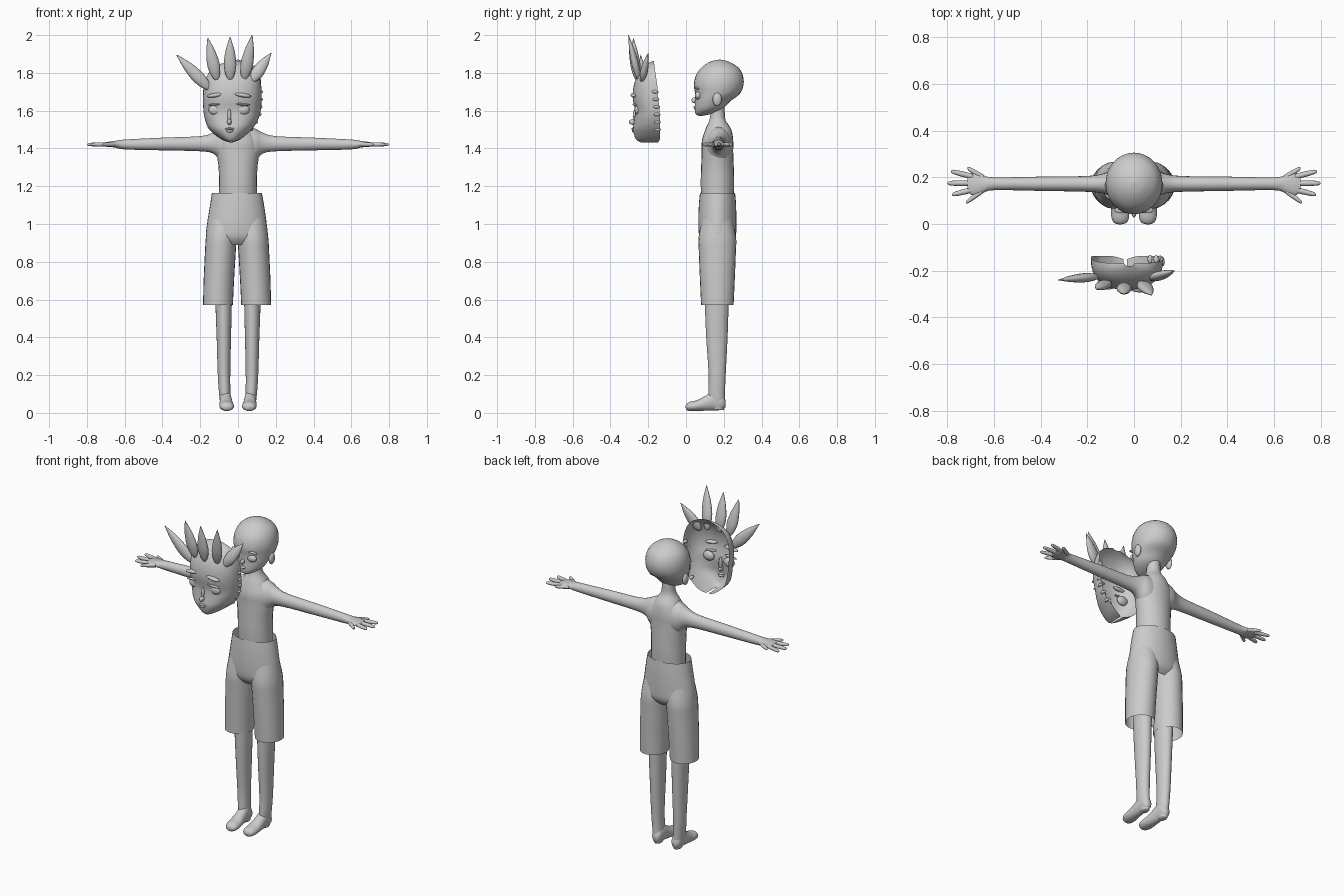
import bpy, bmesh, math
from mathutils import Matrix, Vector

if "Cube" in bpy.data.objects:
    bpy.data.objects.remove(bpy.data.objects["Cube"], do_unlink=True)

grey = bpy.data.materials.new("plain_grey")
grey.use_nodes = True
GREY = (0.6, 0.6, 0.6, 1)
grey.diffuse_color = GREY
grey.node_tree.nodes["Principled BSDF"].inputs["Base Color"].default_value = GREY


def finish(name, bm, mirror=False):
    mesh = bpy.data.meshes.new(name)
    bm.to_mesh(mesh)
    bm.free()
    mesh.materials.append(grey)
    for p in mesh.polygons:
        p.use_smooth = True
    ob = bpy.data.objects.new(name, mesh)
    bpy.context.collection.objects.link(ob)
    if mirror:
        ob.modifiers.new("mirror", 'MIRROR').use_mirror_merge = False
    return ob


def spline(rows, steps=4):
    """Smoothly interpolate rows of numbers."""
    out = []
    for i in range(len(rows) - 1):
        a, b = rows[max(i - 1, 0)], rows[i]
        c, d = rows[i + 1], rows[min(i + 2, len(rows) - 1)]
        for s in range(steps):
            t = s / steps
            out.append([q + t / 2 * (r - p + t * (2 * p - 5 * q + 4 * r - w + t * (3 * (q - r) + w - p)))
                        for p, q, r, w in zip(a, b, c, d)])
    return out + [list(rows[-1])]


def skin(bm, rings, closed=True):
    n = len(rings[0])
    for lo, hi in zip(rings, rings[1:]):
        for k in range(n if closed else n - 1):
            m = (k + 1) % n
            bm.faces.new((lo[k], lo[m], hi[m], hi[k]))


def loft(name, rows, axis='z', sides=24, caps=True, mirror=False, matrix=None):
    """Rows are (position, low u, high u, low v, high v) on elliptical sections along an axis."""
    order = {'z': (1, 2, 0), 'x': (0, 1, 2), 'y': (1, 0, 2)}[axis]
    bm = bmesh.new()
    rings = []
    for pos, u0, u1, v0, v1 in spline(rows):
        ring = []
        for k in range(sides):
            a = math.tau * k / sides
            put = (pos, (u0 + u1) / 2 + (u1 - u0) / 2 * math.cos(a),
                   (v0 + v1) / 2 + (v1 - v0) / 2 * math.sin(a))
            ring.append(bm.verts.new([put[i] for i in order]))
        rings.append(ring)
    skin(bm, rings)
    if caps:
        bm.faces.new(rings[0])
        bm.faces.new(rings[-1])
    bmesh.ops.recalc_face_normals(bm, faces=bm.faces)
    if matrix:
        bm.transform(matrix)
    return finish(name, bm, mirror)


def blob(name, loc, size, tilt=0, mirror=False):
    bm = bmesh.new()
    bmesh.ops.create_uvsphere(bm, u_segments=16, v_segments=10, radius=1)
    bm.transform(Matrix.Translation(loc) @ Matrix.Rotation(tilt, 4, 'Y') @ Matrix.Diagonal((*size, 1)))
    return finish(name, bm, mirror)


# Head with ears and face
loft("head", [(1.573, -.015, .015, .065, .09), (1.585, -.045, .045, .05, .14),
              (1.61, -.078, .078, .046, .195), (1.65, -.1, .1, .048, .235),
              (1.69, -.115, .115, .048, .285), (1.74, -.122, .122, .042, .305),
              (1.79, -.115, .115, .054, .3), (1.83, -.092, .092, .084, .275),
              (1.86, -.047, .047, .13, .225), (1.87, -.004, .004, .174, .182)], sides=32)
blob("ear", (.112, .165, 1.66), (.014, .024, .036), mirror=True)
blob("head_eye", (.048, .065, 1.68), (.03, .018, .022), mirror=True)
blob("head_brow", (.05, .06, 1.72), (.034, .014, .006), .12, True)
blob("head_nose", (0, .046, 1.655), (.01, .018, .016))
blob("head_lips", (0, .05, 1.618), (.018, .01, .008))

# Neck and torso
loft("torso", [(1.05, -.1, .1, .085, .25), (1.2, -.1, .1, .078, .255), (1.3, -.103, .103, .08, .253),
               (1.38, -.113, .113, .083, .25), (1.44, -.11, .11, .084, .25),
               (1.5, -.075, .075, .102, .24), (1.55, -.043, .043, .124, .21),
               (1.6, -.037, .037, .13, .205), (1.66, -.037, .037, .13, .205)])

# Arms with palms and fingers
loft("arm", [(.03, .1, .24, 1.3, 1.525), (.09, .112, .235, 1.33, 1.505), (.13, .13, .217, 1.372, 1.484),
             (.2, .138, .206, 1.385, 1.465), (.4, .142, .203, 1.39, 1.457),
             (.6, .145, .2, 1.395, 1.447), (.65, .132, .21, 1.405, 1.44),
             (.69, .122, .22, 1.408, 1.435), (.715, .14, .205, 1.412, 1.43)], 'x', 20, mirror=True)
fingers = {"thumb": (.645, .2, .715, .24), "index_finger": (.69, .203, .785, .226),
           "middle_finger": (.7, .175, .8, .175), "ring_finger": (.69, .147, .78, .126),
           "little_finger": (.65, .142, .72, .092)}
for name, (x0, y0, x1, y1) in fingers.items():
    rows = []
    for t, r in ((0, .012), (.5, .012), (.9, .009), (1, .002)):
        y = y0 + (y1 - y0) * t
        rows.append((x0 + (x1 - x0) * t, y - r, y + r, 1.421 - r * .9, 1.421 + r * .9))
    loft(name, rows, 'x', 10, mirror=True)

# Shorts: open waist, two open legs
loft("shorts_hips", [(1.165, -.138, .126, .074, .26), (1.1, -.148, .138, .068, .265),
                     (1, -.164, .152, .065, .267), (.93, -.168, .156, .072, .262),
                     (.89, -.13, .12, .1, .23)], sides=32, caps=False)
for name, side in (("shorts_right_leg", -1), ("shorts_left_leg", 1)):
    rows = []
    for z, inner, outer, y0, y1 in ((1.03, -.01, .15, .085, .245), (.93, .001, .165, .067, .265),
                                    (.85, .007, .17, .068, .264), (.7, .016, .177, .074, .258),
                                    (.57, .022, .18, .08, .252)):
        xs = sorted((side * inner - .005, side * outer - .005))
        rows.append((z, *xs, y0, y1))
    loft(name, rows, caps=False)

# Legs and feet
loft("leg", [(.88, .03, .125, .09, .24), (.57, .033, .119, .1, .226), (.4, .037, .113, .107, .22),
             (.2, .041, .107, .12, .21), (.1, .04, .1, .118, .206), (.05, .037, .094, .125, .207),
             (.015, .045, .085, .14, .2)], mirror=True)
loft("foot", [(.208, .05, .08, .03, .07), (.19, .038, .093, .016, .1), (.15, .034, .096, .013, .12),
              (.11, .03, .097, .012, .095), (.06, .023, .099, .01, .068),
              (.025, .022, .096, .01, .06), (.005, .033, .085, .014, .05),
              (-.002, .055, .065, .028, .036)], 'y', mirror=True)

# Separate face mask: an open half shell
mask_rows = spline([(1.432, -.045, -.03, -.15, -.24), (1.45, -.092, .015, -.138, -.266),
                    (1.5, -.152, .073, -.137, -.28), (1.55, -.174, .105, -.138, -.274),
                    (1.6, -.183, .12, -.14, -.27), (1.67, -.185, .125, -.147, -.282),
                    (1.74, -.18, .122, -.153, -.275), (1.8, -.155, .105, -.162, -.25),
                    (1.84, -.11, .065, -.167, -.215), (1.862, -.04, 0, -.17, -.18)])
POWER = 2.4


def mask_y(x, z):
    """Front surface of the mask at a given place."""
    _, x0, x1, back, front = min(mask_rows, key=lambda r: abs(r[0] - z))
    u = min(1, abs(2 * x - x0 - x1) / (x1 - x0))
    return back + (front - back) * (1 - u ** POWER) ** (1 / POWER)


bm = bmesh.new()
rings = []
for z, x0, x1, back, front in mask_rows:
    ring = []
    for k in range(29):
        a = math.pi * k / 28
        c, s = math.cos(a), max(0, math.sin(a))
        x = (x0 + x1) / 2 - (x1 - x0) / 2 * math.copysign(abs(c) ** (2 / POWER), c)
        ring.append(bm.verts.new((x, back + (front - back) * s ** (2 / POWER), z)))
    rings.append(ring)
skin(bm, rings, closed=False)
finish("mask_face", bm)

# Mask features
for side, x in (("right", -.12), ("left", .025)):
    s = 1 if side == "left" else -1
    blob(f"mask_{side}_eye", (x, mask_y(x, 1.605) + .01, 1.605), (.036, .018, .028))
    blob(f"mask_{side}_upper_lid", (x, mask_y(x, 1.633), 1.633), (.04, .012, .006), .1 * s)
    blob(f"mask_{side}_brow", (x, mask_y(x, 1.682), 1.682), (.045, .016, .011), .15 * s)
blob("mask_nose", (-.046, -.277, 1.54), (.012, .026, .016))
blob("mask_nose_bridge", (-.046, -.268, 1.57), (.01, .014, .04))
blob("mask_upper_lip", (-.044, -.279, 1.504), (.024, .01, .006))
blob("mask_lower_lip", (-.044, -.277, 1.492), (.018, .01, .007))

# Short ridges along the left rim of the mask
for i in range(6):
    z = 1.5 + .04 * i
    row = min(mask_rows, key=lambda r: abs(r[0] - z))
    blob(f"rim_ridge_{i + 1}", (row[2] - .004, row[3] - .014, z), (.011, .018, .009))

# Leaf shaped hair spikes
spikes = [((-.15, -.225, 1.715), (-.325, -.24, 1.895)), ((-.113, -.25, 1.765), (-.16, -.28, 1.985)),
          ((-.042, -.262, 1.765), (-.042, -.3, 1.99)), ((.032, -.25, 1.765), (.075, -.305, 2)),
          ((.07, -.235, 1.755), (.175, -.2, 1.905))]
for i, (base, tip) in enumerate(spikes):
    base, tip = Vector(base), Vector(tip)
    up = (tip - base).normalized()
    deep = Vector((0, 1, 0))
    deep = (deep - up * deep.dot(up)).normalized()
    frame = Matrix((deep.cross(up), deep, up)).transposed().to_4x4()
    size = (tip - base).length
    rows = [(t * size, -r, r, -.6 * r, .6 * r)
            for t, r in ((0, .01), (.12, .024), (.35, .033), (.65, .025), (.9, .009), (1, .002))]
    loft(f"hair_spike_{i + 1}", rows, sides=14, matrix=Matrix.Translation(base) @ frame)
